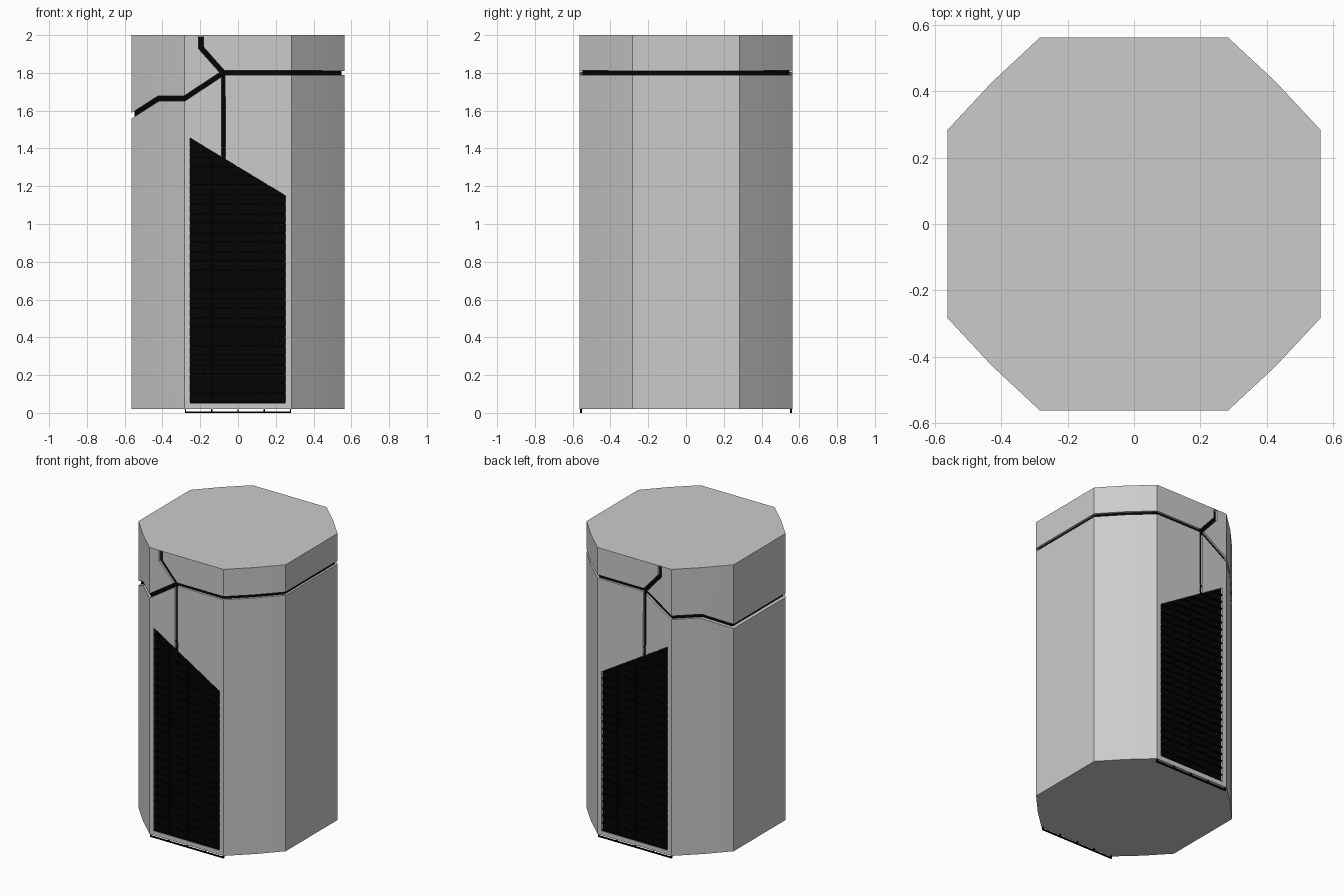
import bpy, bmesh
from mathutils import Vector

if "Cube" in bpy.data.objects:
    bpy.data.objects.remove(bpy.data.objects["Cube"])


def material(name, rgb):
    m = bpy.data.materials.new(name)
    m.diffuse_color = (*rgb, 1)
    m.use_nodes = True
    m.node_tree.nodes["Principled BSDF"].inputs["Base Color"].default_value = m.diffuse_color
    return m


BLACK = material("black", (0.001, 0.001, 0.001))


def finish(name, bm, mats=()):
    bmesh.ops.recalc_face_normals(bm, faces=bm.faces)
    me = bpy.data.meshes.new(name)
    bm.to_mesh(me)
    bm.free()
    for m in mats:
        me.materials.append(m)
    ob = bpy.data.objects.new(name, me)
    bpy.context.collection.objects.link(ob)
    return ob


def prism(name, pts, offset, mats=()):
    """Extrude a closed outline of 3D points along an offset."""
    bm = bmesh.new()
    face = bm.faces.new([bm.verts.new(p) for p in pts])
    ext = bmesh.ops.extrude_face_region(bm, geom=[face])["geom"]
    bmesh.ops.translate(bm, vec=offset, verts=[v for v in ext if isinstance(v, bmesh.types.BMVert)])
    # the start face may be dropped or kept by the extrusion; make sure it is closed
    bmesh.ops.holes_fill(bm, edges=[e for e in bm.edges if e.is_boundary], sides=0)
    return finish(name, bm, mats)


def through_cutter(name, outline):
    """Front-view outline cut through the whole depth."""
    return prism(name, [(x, -0.8, z) for x, z in outline], (0, 1.6, 0))


def strip(path, width):
    """Mitred outline around an open polyline."""
    p = [Vector(q) for q in path]
    dirs = [(b - a).normalized() for a, b in zip(p, p[1:])]
    left, right = [], []
    for i, q in enumerate(p):
        d0, d1 = dirs[max(i - 1, 0)], dirs[min(i, len(dirs) - 1)]
        n0, n1 = Vector((-d0.y, d0.x)), Vector((-d1.y, d1.x))
        m = (n0 + n1).normalized()
        off = m * (width / 2 / m.dot(n1))
        left.append(q + off)
        right.append(q - off)
    return left + right[::-1]


# Octagonal outline with slightly bulged diagonal faces
outline = []
for k in range(4):
    for x, y in [(0.563, -0.283), (0.563, 0.283), (0.428, 0.428)]:
        for _ in range(k):
            x, y = -y, x
        outline.append((x, y))

# Outer shell
body = prism("outer_shell", [(x, y, 0.02) for x, y in outline], (0, 0, 1.98))

# Panel seams and slanted windows, cut from front to back
cuts = [
    through_cutter("window_cutter", [(-0.253, 0.05), (0.252, 0.05), (0.252, 1.15), (-0.253, 1.455)]),
    through_cutter("right_seam", strip([(-0.088, 1.801), (0.7, 1.8)], 0.022)),
    through_cutter("left_seam", strip([(-0.07, 1.805), (-0.283, 1.665), (-0.42, 1.665), (-0.7, 1.485)], 0.025)),
    through_cutter("top_seam", strip([(-0.07, 1.791), (-0.195, 1.932), (-0.195, 1.998)], 0.026)),
    through_cutter("lower_seam", strip([(-0.078, 1.8), (-0.076, 1.3)], 0.02)),
]
bpy.context.view_layer.objects.active = body
for c in cuts:
    mod = body.modifiers.new(c.name, 'BOOLEAN')
    mod.operation = 'DIFFERENCE'
    mod.solver = 'EXACT'
    mod.object = c
    bpy.ops.object.modifier_apply(modifier=mod.name)
    bpy.data.objects.remove(c, do_unlink=True)

# Black core behind the seams and windows
core = prism("inner_core", [(x * 0.974, y * 0.974, 0.03) for x, y in outline], (0, 0, 1.962), (BLACK,))

for ob in (body, core):
    bpy.ops.object.select_all(action='DESELECT')
    ob.select_set(True)
    bpy.context.view_layer.objects.active = ob
    bpy.ops.object.shade_smooth_by_angle()


# Front and back grilles of thin crossed bars
def box(bm, center, size):
    for v in bmesh.ops.create_cube(bm, size=1)["verts"]:
        v.co = Vector(center) + Vector(a * b for a, b in zip(v.co, size))


for name, s in (("front_grille", -1), ("back_grille", 1)):
    bm = bmesh.new()
    for i in range(5):
        x = -0.278 + i * 0.139
        top = 1.43 - 0.6 * (x + 0.278)
        box(bm, (x, s * 0.5555, top / 2), (0.007, 0.01, top))
    for i in range(29):
        z = 0.004 + i * 0.05
        box(bm, (0, s * 0.555, z), (0.56, 0.01, 0.008))
    finish(name, bm, (BLACK,))
